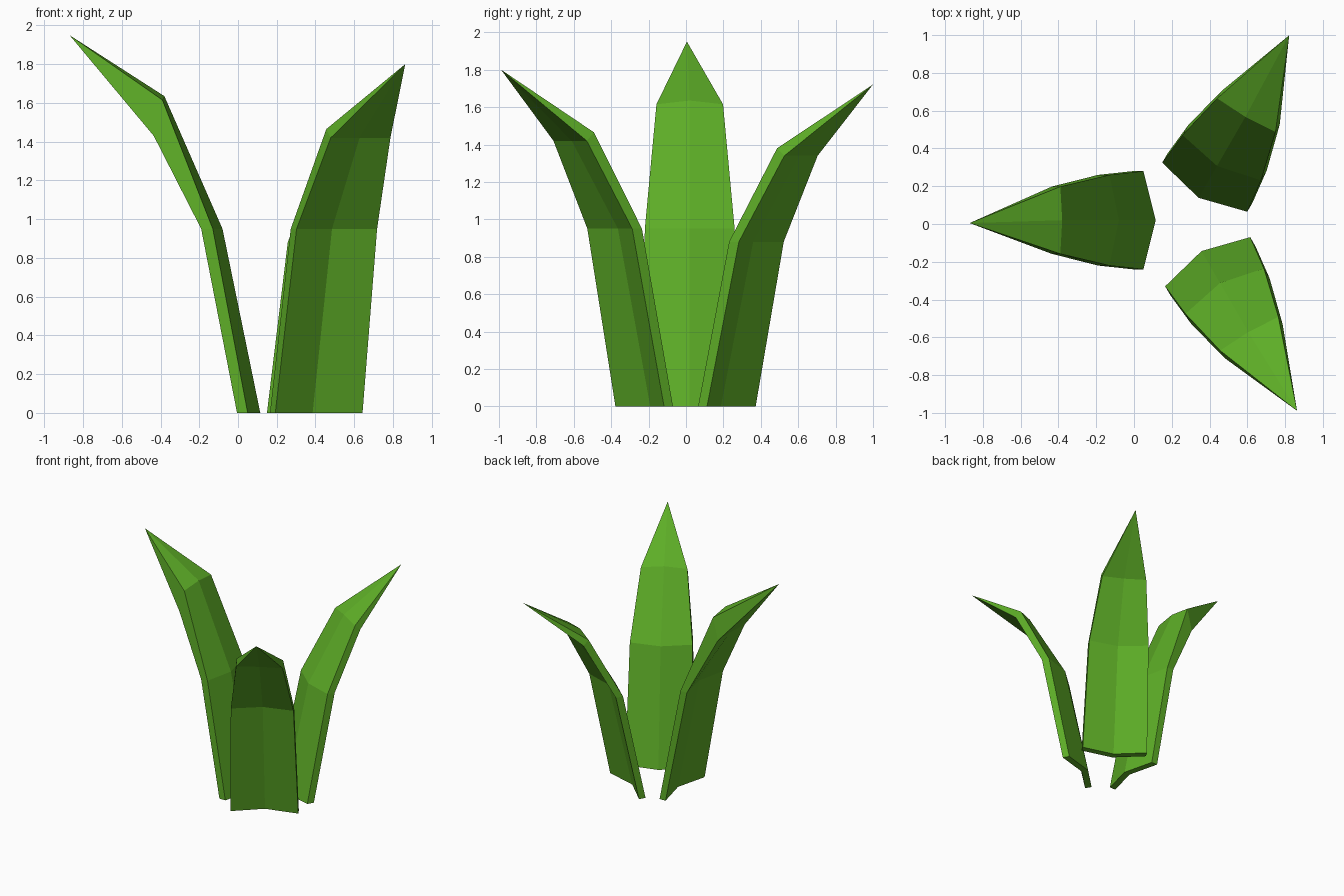
import bpy, bmesh
from math import radians
from mathutils import Matrix

cube = bpy.data.objects.get("Cube")
if cube:
    bpy.data.objects.remove(cube)

# Leaf colour
leaf_green = bpy.data.materials.new("leaf green")
leaf_green.use_nodes = True
colour = (0.11, 0.42, 0.02, 1)
leaf_green.diffuse_color = colour
bsdf = leaf_green.node_tree.nodes["Principled BSDF"]
bsdf.inputs["Base Color"].default_value = colour
bsdf.inputs["Roughness"].default_value = 0.9


def ring(half, outer_edge, outer_mid, inner_edge, inner_mid, z_outer, z_edge, z_mid):
    """Chevron cross-section: outward distance, sideways distance, height."""
    return [(outer_edge, -half, z_outer), (outer_mid, 0, z_outer), (outer_edge, half, z_outer),
            (inner_edge, half, z_edge), (inner_mid, 0, z_mid), (inner_edge, -half, z_edge)]


def blade(name, angle, out, side, z_bend, z_outer, z_inner, z_tip):
    """One thick folded leaf that bends outward twice and ends in a point."""
    rings = [
        ring(0.26, 0.055, -0.01, 0, -0.065, 0, 0, 0),
        ring(0.24, 0.24, 0.19, 0.18, 0.13, z_bend, z_bend, z_bend),
        ring(0.178, 0.485, 0.475, 0.44, 0.43, z_outer, z_inner, z_inner + 0.02),
    ]
    bm = bmesh.new()
    rows = [[bm.verts.new(p) for p in r] for r in rings]
    tip = bm.verts.new((0.92, 0.015, z_tip))
    for i in range(6):
        j = (i + 1) % 6
        for low, high in zip(rows, rows[1:]):
            bm.faces.new((low[i], low[j], high[j], high[i]))
        bm.faces.new((rows[-1][i], rows[-1][j], tip))
    # Flat foot, split along the fold
    a, b, c, d, e, f = rows[0]
    bm.faces.new((a, f, e, b))
    bm.faces.new((b, e, d, c))
    bmesh.ops.recalc_face_normals(bm, faces=bm.faces)
    # Move to its place and turn to its direction
    bm.transform(Matrix.Rotation(radians(angle), 4, "Z") @ Matrix.Translation((out, side, 0)))
    mesh = bpy.data.meshes.new(name)
    bm.to_mesh(mesh)
    bm.free()
    mesh.materials.append(leaf_green)
    obj = bpy.data.objects.new(name, mesh)
    bpy.context.collection.objects.link(obj)


# Three leaves around the middle
blade("right_leaf", 180, -0.05, -0.02, 0.95, 1.43, 1.615, 1.95)
blade("back_left_leaf", 60, 0.356, -0.227, 0.88, 1.34, 1.38, 1.72)
blade("front_left_leaf", -60, 0.368, 0.238, 0.95, 1.42, 1.465, 1.80)
